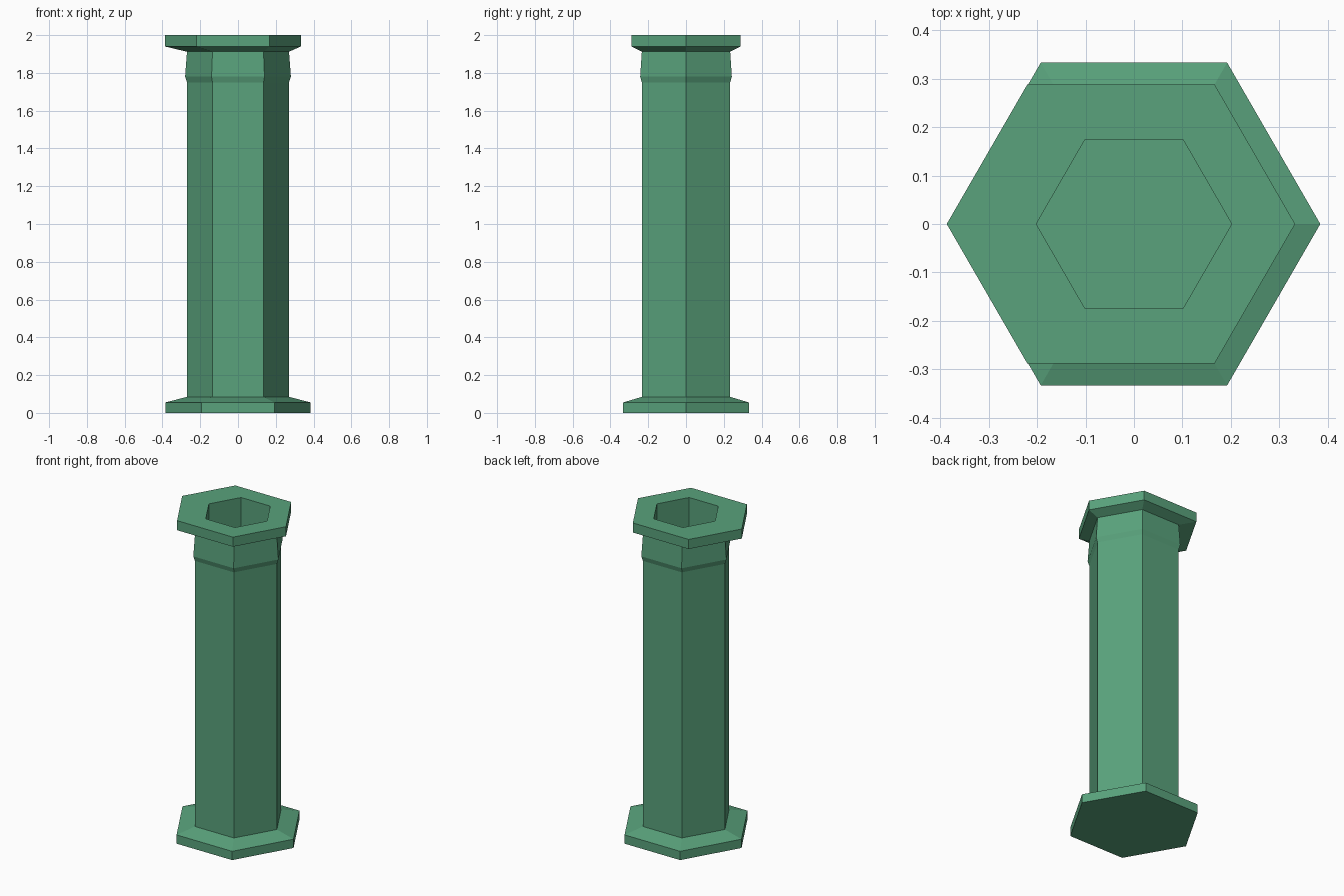
import bpy, bmesh
from math import cos, sin, pi

if "Cube" in bpy.data.objects:
    bpy.data.objects.remove(bpy.data.objects["Cube"])

# Hexagonal rings from the underside up the outside, then down into the bore:
# (radius, height, shift of the left half in x)
SKEW = -0.054
PROFILE = [
    (0.385, 0.0, 0), (0.385, 0.055, 0),            # foot
    (0.27, 0.085, 0), (0.27, 1.75, 0),             # shaft
    (0.28, 1.78, 0), (0.27, 1.912, 0),             # collar
    (0.333, 1.94, SKEW), (0.333, 2.0, SKEW),       # lopsided cap
    (0.202, 2.0, 0), (0.202, 0.06, 0),             # bore
]


def hex_ring(bm, radius, z, skew):
    ring = []
    for i in range(6):
        c, s = cos(i * pi / 3), sin(i * pi / 3)
        ring.append(bm.verts.new((radius * c + (skew if c < 0 else 0), radius * s, z)))
    return ring


bm = bmesh.new()
rings = [hex_ring(bm, *p) for p in PROFILE]
for low, high in zip(rings, rings[1:]):
    for i in range(6):
        j = (i + 1) % 6
        bm.faces.new((low[i], low[j], high[j], high[i]))
bm.faces.new(rings[0][::-1])   # underside
bm.faces.new(rings[-1])        # bore floor
bmesh.ops.recalc_face_normals(bm, faces=bm.faces)

mesh = bpy.data.meshes.new("hexagonal_column")
bm.to_mesh(mesh)
bm.free()
column = bpy.data.objects.new("hexagonal_column", mesh)
bpy.context.collection.objects.link(column)

# Green finish
green = bpy.data.materials.new("green")
green.diffuse_color = (0.1, 0.36, 0.2, 1)
green.use_nodes = True
green.node_tree.nodes["Principled BSDF"].inputs["Base Color"].default_value = green.diffuse_color
mesh.materials.append(green)
